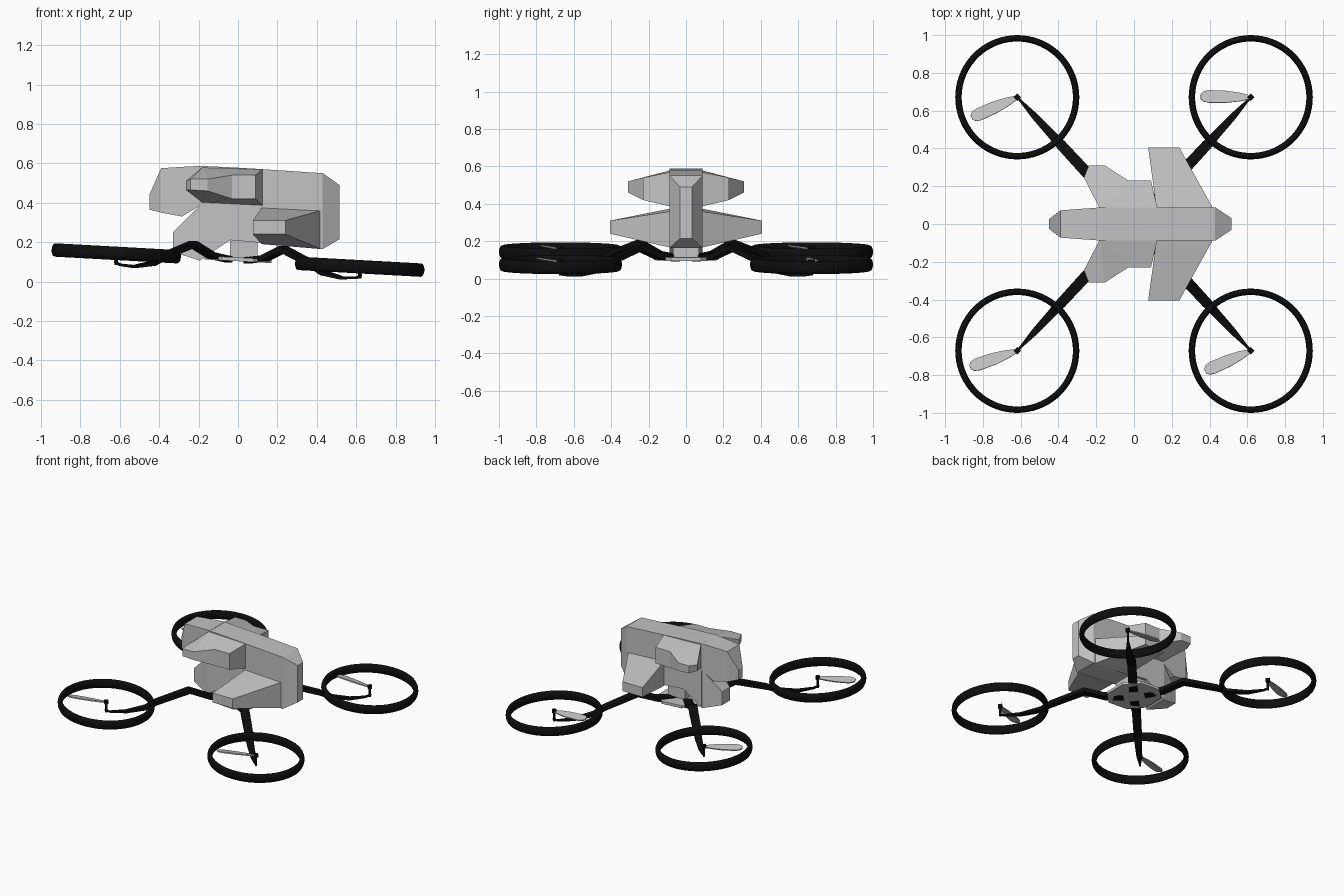
import bpy, bmesh, math
from mathutils import Matrix, Vector

if "Cube" in bpy.data.objects:
    bpy.data.objects.remove(bpy.data.objects["Cube"])

TILT = 0.055  # the airframe leans slightly down towards +x


def material(name, rgb):
    m = bpy.data.materials.new(name)
    m.diffuse_color = (*rgb, 1)
    m.use_nodes = True
    m.node_tree.nodes["Principled BSDF"].inputs["Base Color"].default_value = m.diffuse_color
    return m


GREY = material("light grey", (0.55, 0.55, 0.55))
BLACK = material("black", (0.004, 0.004, 0.004))


def add(name, verts, faces, mat, matrix=None):
    me = bpy.data.meshes.new(name)
    bm = bmesh.new()
    vs = [bm.verts.new(v) for v in verts]
    for f in faces:
        bm.faces.new([vs[i] for i in f])
    if matrix:
        bm.transform(matrix)
    bmesh.ops.recalc_face_normals(bm, faces=bm.faces)
    bm.to_mesh(me)
    bm.free()
    me.materials.append(mat)
    ob = bpy.data.objects.new(name, me)
    bpy.context.collection.objects.link(ob)
    return ob


def loft(name, rings, mat):
    """Skin equal-length rings of points and cap both ends."""
    n = len(rings[0])
    faces = [list(range(n)), [(len(rings) - 1) * n + i for i in range(n)]]
    for r in range(len(rings) - 1):
        for i in range(n):
            j = (i + 1) % n
            faces.append([r * n + i, r * n + j, (r + 1) * n + j, (r + 1) * n + i])
    return add(name, [p for ring in rings for p in ring], faces, mat)


def hull(name, sections):
    """Box-section body; each section is x, half width, bottom, top."""
    return loft(name, [[(x, -w, a), (x, w, a), (x, w, b), (x, -w, b)]
                       for x, w, a, b in sections], GREY)


def wing(name, pts, caps, side):
    """Tapering slab; each point is x, y, bottom, top."""
    n = len(pts)
    verts = [(x, side * y, a) for x, y, a, b in pts] + [(x, side * y, b) for x, y, a, b in pts]
    faces = [list(c) for c in caps] + [[i + n for i in c] for c in caps]
    faces += [[i, (i + 1) % n, (i + 1) % n + n, i + n] for i in range(n)]
    return add(name, verts, faces, GREY)


# Central body
hull("head", [(-0.45, 0.025, 0.365, 0.44), (-0.39, 0.072, 0.35, 0.575),
              (-0.285, 0.08, 0.33, 0.582), (-0.17, 0.088, 0.40, 0.588)])
hull("fuselage", [(-0.19, 0.088, 0.11, 0.587), (-0.04, 0.088, 0.21, 0.58),
                  (0.08, 0.088, 0.20, 0.573), (0.43, 0.088, 0.165, 0.55),
                  (0.515, 0.032, 0.215, 0.49)])
hull("keel", [(-0.33, 0.045, 0.15, 0.25), (-0.19, 0.085, 0.105, 0.39)])
hull("pylon", [(-0.04, 0.07, 0.115, 0.25), (0.10, 0.07, 0.11, 0.25)])

# Wings on both sides
UPPER = [(-0.18, 0.08, 0.40, 0.58), (-0.265, 0.245, 0.465, 0.51), (-0.24, 0.31, 0.465, 0.52),
         (-0.155, 0.31, 0.46, 0.52), (-0.03, 0.23, 0.42, 0.54), (0.09, 0.23, 0.42, 0.54),
         (0.125, 0.08, 0.385, 0.57)]
LOWER = [(0.12, 0.08, 0.19, 0.375), (0.075, 0.405, 0.24, 0.31),
         (0.24, 0.405, 0.24, 0.31), (0.42, 0.08, 0.165, 0.36)]
for side, tag in ((1, "back"), (-1, "front")):
    wing("upper_wing_" + tag, UPPER, [(0, 4, 5, 6), (0, 3, 4), (0, 1, 2, 3)], side)
    wing("lower_wing_" + tag, LOWER, [(0, 1, 2, 3)], side)

# Hub plate
plate = []
for z in (0.103, 0.122):
    plate.append([(x, y, z - TILT * x) for x, y in
                  ((0.17, 0.08), (0.08, 0.17), (-0.08, 0.17), (-0.17, 0.08),
                   (-0.17, -0.08), (-0.08, -0.17), (0.08, -0.17), (0.17, -0.08))])
loft("hub_plate", plate, GREY)

# Arm path: fraction of the way to the rotor, height, width, thickness
ARM = [(0.08, 0.11, 0.06, 0.03), (0.22, 0.125, 0.06, 0.03), (0.37, 0.178, 0.06, 0.03),
       (0.62, 0.105, 0.055, 0.028), (0.70, 0.068, 0.046, 0.024), (0.85, 0.047, 0.036, 0.014),
       (0.97, 0.052, 0.014, 0.012), (1.01, 0.066, 0.012, 0.012)]
CX, CY = 0.618, 0.671


def ring_guard(name, centre):
    """Tall oval-section hoop."""
    n, k = 72, 12
    verts, faces = [], []
    for i in range(n):
        a = 2 * math.pi * i / n
        for j in range(k):
            b = 2 * math.pi * j / k
            r = 0.312 + 0.017 * math.cos(b)
            verts.append((r * math.cos(a), r * math.sin(a), 0.034 * math.sin(b)))
            i2, j2 = (i + 1) % n, (j + 1) % k
            faces.append([i * k + j, i2 * k + j, i2 * k + j2, i * k + j2])
    ob = add(name, verts, faces, BLACK,
             Matrix.Translation(centre) @ Matrix.Rotation(TILT, 4, 'Y'))
    for p in ob.data.polygons:
        p.use_smooth = True


def blade(name, centre, heading):
    half = [(0.012, 0.012), (0.06, 0.023), (0.13, 0.032), (0.22, 0.034), (0.25, 0.027), (0.265, 0.012)]
    outline = half + [(x, -y) for x, y in reversed(half)]
    ob = loft(name, [[(x, y, z) for x, y in outline] for z in (-0.004, 0.004)], GREY)
    ob.data.transform(Matrix.Translation(centre) @ Matrix.Rotation(TILT, 4, 'Y')
                      @ Matrix.Rotation(heading, 4, 'Z') @ Matrix.Rotation(0.22, 4, 'X'))


# Four rotors with their arms
HEADINGS = {(-1, 1): 204, (1, 1): 179, (-1, -1): 199, (1, -1): 204}
for (sx, sy), deg in HEADINGS.items():
    tag = ("right" if sx > 0 else "left") + ("_back" if sy > 0 else "_front")
    x0, y0 = sx * CX, sy * CY
    drop = -TILT * x0
    across = Vector((-y0, x0, 0)).normalized()
    rings = []
    for t, z, w, h in ARM:
        p = Vector((x0 * t, y0 * t, z + drop * t))
        up = Vector((0, 0, h / 2))
        s = across * w / 2
        rings.append([p - s - up, p + s - up, p + s + up, p - s + up])
    loft("arm_" + tag, rings, BLACK)

    def diamond(name, r, a, b):
        loft(name, [[(x0 + r, y0, z + drop), (x0, y0 + r, z + drop),
                     (x0 - r, y0, z + drop), (x0, y0 - r, z + drop)] for z in (a, b)], BLACK)

    diamond("rotor_post_" + tag, 0.009, 0.05, 0.125)
    diamond("rotor_cap_" + tag, 0.02, 0.115, 0.137)
    ring_guard("ring_guard_" + tag, Vector((x0, y0, 0.109 + drop)))
    blade("blade_" + tag, Vector((x0, y0, 0.124 + drop)), math.radians(deg))
